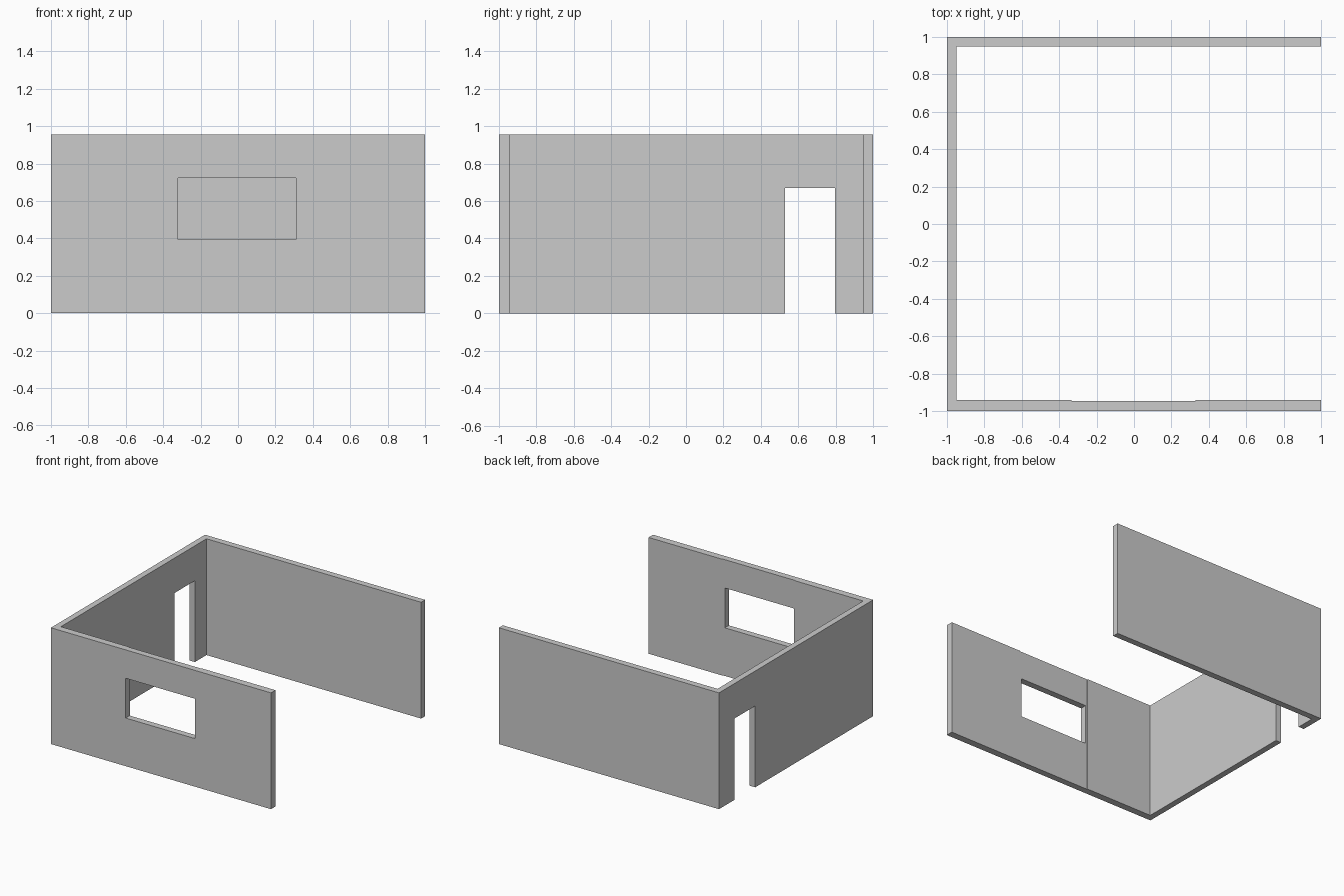
import bpy, bmesh

if "Cube" in bpy.data.objects:
    bpy.data.objects.remove(bpy.data.objects["Cube"])

H = 0.955


def extrude_plan(name, points, z0, z1):
    """Solid made by raising a plan outline from z0 to z1."""
    bm = bmesh.new()
    face = bm.faces.new([bm.verts.new((x, y, z0)) for x, y in points])
    top = bmesh.ops.extrude_face_region(bm, geom=[face])["geom"]
    for v in top:
        if isinstance(v, bmesh.types.BMVert):
            v.co.z = z1
    bmesh.ops.recalc_face_normals(bm, faces=bm.faces)
    mesh = bpy.data.meshes.new(name)
    bm.to_mesh(mesh)
    bm.free()
    obj = bpy.data.objects.new(name, mesh)
    bpy.context.collection.objects.link(obj)
    return obj


def cut_opening(target, name, x, y, z):
    """Cut a box-shaped opening, given as ranges along each axis."""
    plan = [(x[0], y[0]), (x[1], y[0]), (x[1], y[1]), (x[0], y[1])]
    cutter = extrude_plan(name, plan, *z)
    cutter.hide_render = True
    mod = target.modifiers.new(name, "BOOLEAN")
    mod.operation = "DIFFERENCE"
    mod.solver = "EXACT"
    mod.object = cutter
    bpy.context.view_layer.objects.active = target
    bpy.ops.object.modifier_apply(modifier=mod.name)
    bpy.data.objects.remove(cutter)


# Three-sided wall shell; the front wall is slightly thinner around the window
walls = extrude_plan("room_walls", [
    (-1, -1), (1, -1), (1, -0.942), (0.33, -0.942), (0.33, -0.947),
    (-0.335, -0.947), (-0.335, -0.942), (-0.95, -0.942),
    (-0.95, 0.948), (1, 0.948), (1, 1), (-1, 1)], 0, H)

# Window in the front wall, doorway in the left wall
cut_opening(walls, "window_opening", (-0.32, 0.31), (-1.1, -0.85), (0.395, 0.722))
cut_opening(walls, "door_opening", (-1.1, -0.85), (0.53, 0.797), (-0.1, 0.668))
